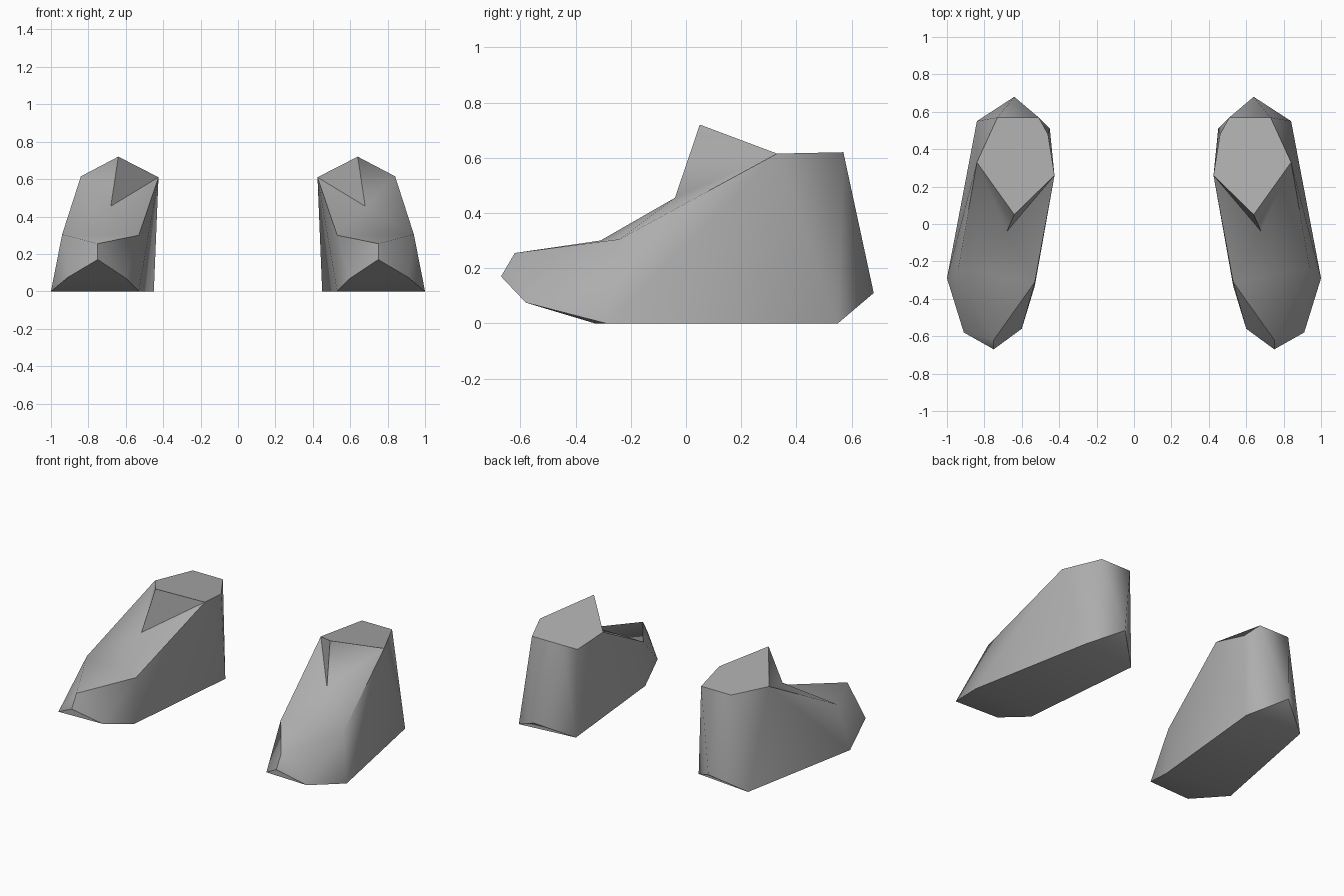
import bpy, bmesh, math

if "Cube" in bpy.data.objects:
    bpy.data.objects.remove(bpy.data.objects["Cube"])

leather = bpy.data.materials.new("grey_leather")
leather.diffuse_color = (0.42, 0.42, 0.42, 1)
leather.use_nodes = True
leather.node_tree.nodes["Principled BSDF"].inputs["Base Color"].default_value = leather.diffuse_color

# Corner points of one shoe (outer = away from the centre line)
points = {
    # ankle opening
    "peak": (0.64, 0.05, 0.72), "rim_out": (0.84, 0.33, 0.615),
    "back_out": (0.73, 0.57, 0.62), "back_in": (0.51, 0.57, 0.62),
    "notch": (0.46, 0.48, 0.57), "rim_in": (0.425, 0.26, 0.61),
    # instep and toe
    "tongue": (0.68, -0.04, 0.455), "step_out": (0.94, -0.24, 0.305),
    "step_in": (0.53, -0.31, 0.30), "toe_top": (0.75, -0.62, 0.255),
    "toe_tip": (0.75, -0.67, 0.17), "toe_out": (0.91, -0.58, 0.075),
    "toe_in": (0.60, -0.56, 0.07),
    # sole and heel
    "ball_out": (1.0, -0.29, 0), "ball_in": (0.53, -0.33, 0),
    "heel_out": (0.84, 0.55, 0), "heel_in": (0.45, 0.51, 0),
    "heel_tip": (0.64, 0.68, 0.11),
}

panels = [
    # closed ankle opening
    "peak rim_out back_out back_in notch rim_in",
    # tongue and instep
    "peak tongue rim_out", "peak rim_in tongue",
    "rim_out tongue step_out", "rim_in step_in tongue",
    "tongue step_in step_out", "toe_top step_out step_in",
    # heel counter
    "back_out heel_out heel_tip", "back_out heel_tip back_in",
    "back_in heel_tip heel_in", "rim_out heel_out back_out",
    "rim_in notch heel_in", "notch back_in heel_in",
    # underside
    "toe_tip toe_in ball_in ball_out toe_out",
    "ball_out ball_in heel_in heel_out", "heel_out heel_in heel_tip",
]
# toe cap and side walls, the same on both sides
for s in ("out", "in"):
    panels += [p.replace("*", s) for p in (
        "step_* toe_top toe_*", "toe_top toe_tip toe_*",
        "step_* toe_* ball_*", "rim_* step_* ball_*",
        "rim_* ball_* heel_*")]


def make_shoe(name, side):
    bm = bmesh.new()
    v = {k: bm.verts.new((side * x, y, z)) for k, (x, y, z) in points.items()}
    for p in panels:
        bm.faces.new([v[k] for k in p.split()])
    bmesh.ops.recalc_face_normals(bm, faces=bm.faces)
    mesh = bpy.data.meshes.new(name)
    bm.to_mesh(mesh)
    bm.free()
    mesh.materials.append(leather)
    ob = bpy.data.objects.new(name, mesh)
    bpy.context.collection.objects.link(ob)
    bpy.ops.object.select_all(action='DESELECT')
    ob.select_set(True)
    bpy.context.view_layer.objects.active = ob
    bpy.ops.object.shade_smooth_by_angle(angle=math.radians(55))


make_shoe("right_shoe", 1)
make_shoe("left_shoe", -1)
